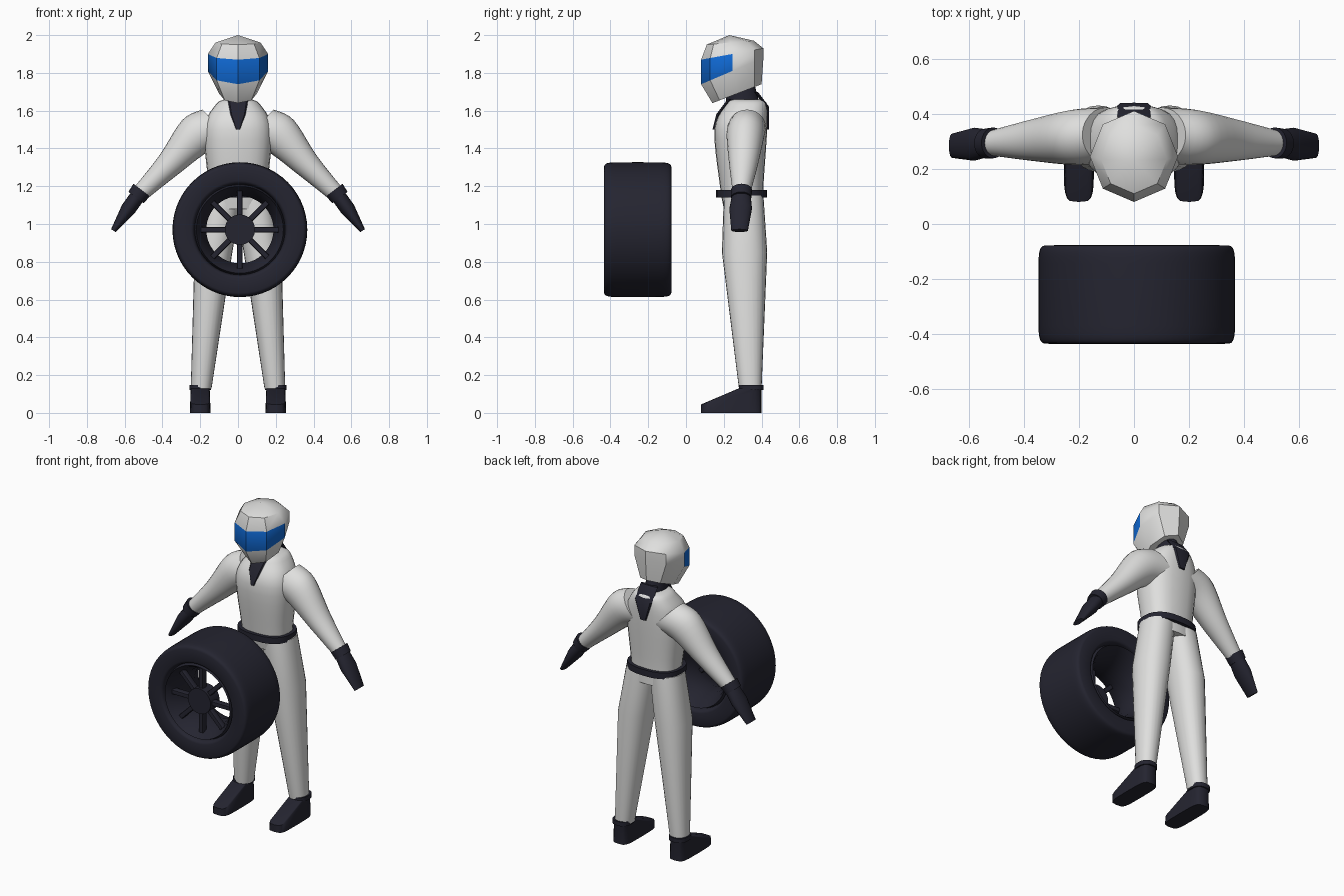
import bpy, bmesh
from math import sin, cos, pi, radians, copysign
from mathutils import Vector

if "Cube" in bpy.data.objects:
    bpy.data.objects.remove(bpy.data.objects["Cube"])


def material(name, color):
    result = bpy.data.materials.new(name)
    result.use_nodes = True
    result.diffuse_color = (*color, 1)
    result.node_tree.nodes["Principled BSDF"].inputs["Base Color"].default_value = (*color, 1)
    return result


WHITE = material("suit white", (0.74, 0.74, 0.73))
DARK = material("dark rubber", (0.018, 0.018, 0.03))
BLUE = material("visor blue", (0.005, 0.14, 0.65))


def outline(sides, power):
    """Unit rounded outline, from an ellipse towards a box as power grows."""
    points = []
    for step in range(sides):
        turn = 2 * pi * step / sides
        across, along = sin(turn), -cos(turn)
        points.append((copysign(abs(across) ** (2 / power), across),
                       copysign(abs(along) ** (2 / power), along)))
    return points


def refine(rings, steps=5):
    """Add rings between the given ones along a smooth curve."""
    padded = [rings[0], *rings, rings[-1]]
    result = []
    for before, start, end, after in zip(padded, padded[1:], padded[2:], padded[3:]):
        for step in range(steps):
            t = step / steps
            ring = []
            for a, b, c, d in zip(before, start, end, after):
                slope_in, slope_out = (c - a) / 2, (d - b) / 2
                ease = t * t * (3 - 2 * t)
                ring.append(b.lerp(c, ease) + slope_in * t * (1 - t) ** 2
                            - slope_out * t * t * (1 - t))
            result.append(ring)
    return result + [rings[-1]]


def loft(name, rings, color, sides=20, power=2, closed=False, angle=40):
    """Skin a row of rings, each a centre and two half axes."""
    bm = bmesh.new()
    shape = outline(sides, power)
    loops = [[bm.verts.new(centre + wide * across + deep * along)
              for across, along in shape] for centre, wide, deep in rings]
    pairs = list(zip(loops, loops[1:]))
    if closed:
        pairs.append((loops[-1], loops[0]))
    else:
        bm.faces.new(loops[0])
        bm.faces.new(loops[-1])
    for lower, upper in pairs:
        for i in range(sides):
            j = (i + 1) % sides
            bm.faces.new((lower[i], lower[j], upper[j], upper[i]))
    bmesh.ops.remove_doubles(bm, verts=bm.verts, dist=0.0001)
    bmesh.ops.recalc_face_normals(bm, faces=bm.faces)
    mesh = bpy.data.meshes.new(name)
    bm.to_mesh(mesh)
    bm.free()
    mesh.shade_smooth()
    mesh.set_sharp_from_angle(angle=radians(angle))
    mesh.materials.append(color)
    obj = bpy.data.objects.new(name, mesh)
    bpy.context.collection.objects.link(obj)
    return obj


def oval(x, width, front, back, low, high=None):
    """Ring around the z axis, rising from low in front to high behind."""
    high = low if high is None else high
    return (Vector((x, (front + back) / 2, (low + high) / 2)), Vector((width, 0, 0)),
            Vector((0, (back - front) / 2, (high - low) / 2)))


def band(name, x, width, front, back, low, high):
    loft(name, [oval(x, width, front, back, z) for z in (low, high)], DARK, 24, 2.5)


def sleeve(side, tilt, stations):
    """Rings along an arm that slopes down and outward."""
    normal = Vector((side * cos(tilt), 0, sin(tilt)))
    return [(Vector((side * x, 0.33 - 0.07 * x, z)), normal * thick, Vector((0, deep, 0)))
            for x, z, thick, deep in stations]


# Torso, widening to the chest and closing at the neck
torso = [oval(0, *ring) for ring in (
    (0.15, 0.2, 0.41, 1.08), (0.155, 0.18, 0.41, 1.2), (0.18, 0.15, 0.43, 1.5),
    (0.12, 0.21, 0.43, 1.63), (0.07, 0.24, 0.4, 1.66))]
loft("torso", refine(torso), WHITE, 24, 2.5, angle=60)
band("belt", 0, 0.175, 0.16, 0.43, 1.14, 1.18)

# Neck and the pointed collar tabs
loft("neck", [oval(0, 0.065, 0.22, 0.4, 1.6), oval(0, 0.055, 0.2, 0.36, 1.75)], DARK)
for name, tab in (
        ("front_collar", ((0.055, 0.23, 1.66), (0.04, 0.17, 1.58), (0.01, 0.15, 1.5))),
        ("back_collar", ((0.06, 0.37, 1.7), (0.06, 0.43, 1.62), (0.02, 0.43, 1.5)))):
    loft(name, [oval(0, width, y - 0.01, y + 0.01, z) for width, y, z in tab], DARK, 8, 4)

# Faceted helmet; the front of its middle band is the visor
helmet = loft("helmet", [oval(0, *ring) for ring in (
    (0.1, 0.14, 0.4, 1.64, 1.74), (0.16, 0.08, 0.41, 1.74, 1.88),
    (0.16, 0.08, 0.41, 1.87, 1.93), (0.12, 0.11, 0.36, 1.95, 1.97),
    (0, 0.23, 0.23, 2))], WHITE, 8, angle=38)
helmet.data.materials.append(BLUE)
for face in helmet.data.polygons:
    if 1.76 < face.center.z < 1.9 and face.center.y < 0.25:
        face.material_index = 1

for side, label in ((1, "left"), (-1, "right")):
    # Leg, ankle cuff and boot
    foot = side * 0.2
    leg = [oval(side * x, *ring) for x, *ring in (
        (0.08, 0.1, 0.2, 0.41, 1.15), (0.13, 0.1, 0.19, 0.43, 0.85),
        (0.195, 0.055, 0.28, 0.4, 0.13))]
    loft(label + "_leg", leg, WHITE, 24, 2.2, angle=60)
    band(label + "_ankle_cuff", foot, 0.058, 0.28, 0.41, 0.12, 0.147)
    loft(label + "_boot", [oval(foot, *ring) for ring in (
        (0.055, 0.08, 0.4, 0), (0.052, 0.08, 0.4, 0.045, 0.12),
        (0.05, 0.28, 0.4, 0.13))], DARK, 20, 4.5)

    # Arm, cuff and glove
    arm = sleeve(side, 0.83, (
        (0.1, 1.51, 0.13, 0.1), (0.22, 1.47, 0.11, 0.1),
        (0.37, 1.31, 0.07, 0.075), (0.52, 1.16, 0.045, 0.045)))
    loft(label + "_arm", refine(arm), WHITE, 24, angle=60)
    loft(label + "_wrist_cuff", sleeve(side, 0.65, (
        (0.51, 1.18, 0.055, 0.056), (0.54, 1.14, 0.05, 0.054))), DARK)
    loft(label + "_glove", sleeve(side, 0.56, (
        (0.53, 1.15, 0.04, 0.05), (0.58, 1.08, 0.04, 0.06),
        (0.66, 0.965, 0.014, 0.044))), DARK)

# Wheel, turned about the y axis
axle = Vector((0.01, -0.256, 0.97))


def turned(name, profile, closed=True):
    rings = [(axle + Vector((0, y, 0)), Vector((radius, 0, 0)), Vector((0, 0, radius)))
             for radius, y in profile]
    loft(name, rings, DARK, 56, closed=closed)


turned("tyre", [(0.297 + 0.06 * u, 0.179 * v) for u, v in outline(32, 7)])
half_rim = [(0.24, 0.14), (0.23, 0.17), (0.21, 0.14), (0.178, 0.05)]
turned("rim", half_rim + [(radius, -y) for radius, y in reversed(half_rim)])
turned("hub", [(0.08, -0.15), (0.08, -0.06)], closed=False)
for step in range(8):
    turn = step * pi / 4
    out = Vector((cos(turn), 0, sin(turn)))
    across = Vector((-sin(turn), 0, cos(turn))) * 0.015
    middle = axle + Vector((0, -0.115, 0))
    loft("spoke", [(middle + out * reach, across, Vector((0, 0.02, 0)))
                   for reach in (0.06, 0.205)], DARK, 12, 6)
